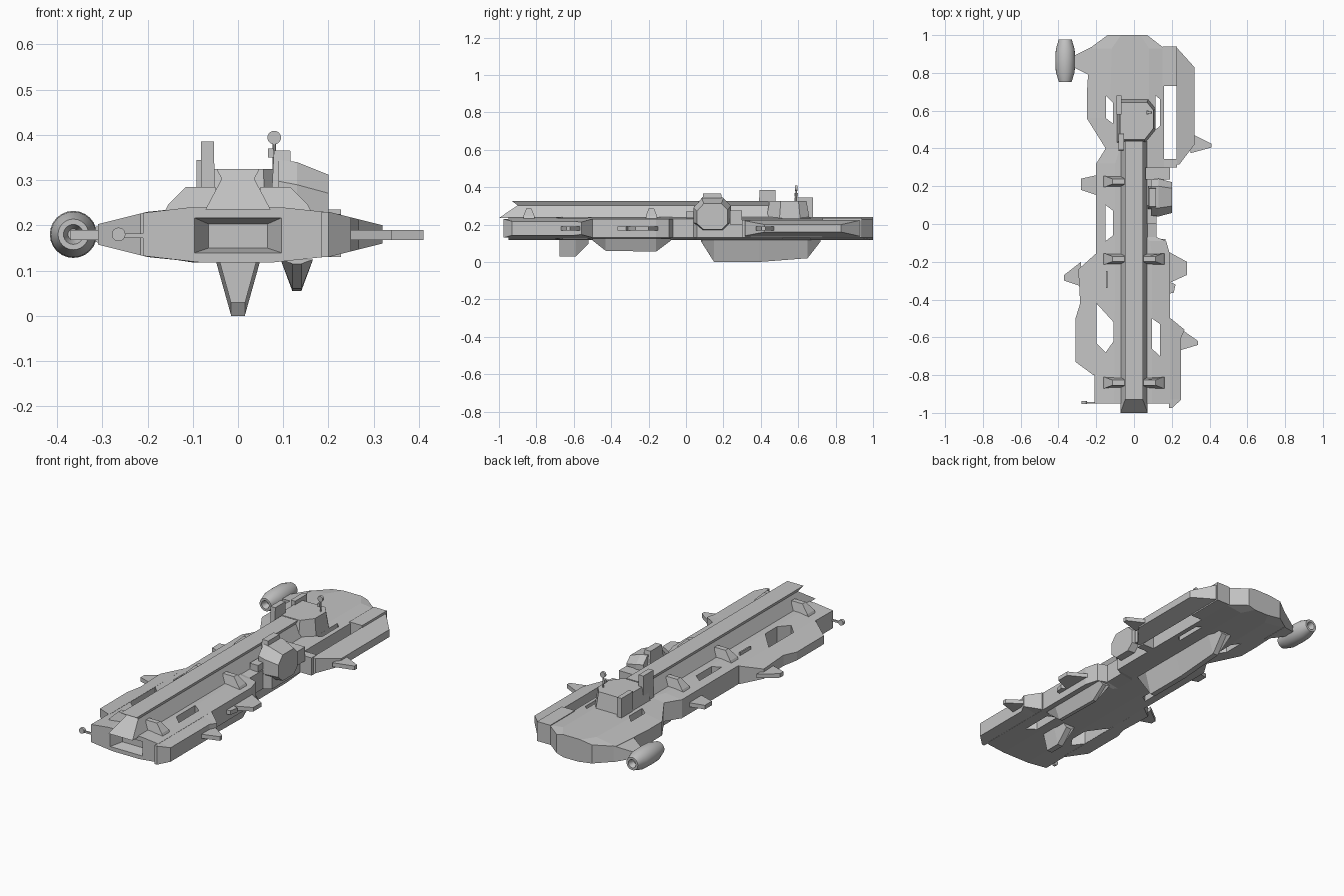
import bpy, bmesh, math

cube = bpy.data.objects.get("Cube")
if cube:
    bpy.data.objects.remove(cube, do_unlink=True)

grey = bpy.data.materials.new("hull_grey")
grey.use_nodes = True
grey.diffuse_color = (0.55, 0.55, 0.55, 1)
grey.node_tree.nodes["Principled BSDF"].inputs["Base Color"].default_value = (0.55, 0.55, 0.55, 1)


def loft(name, rings):
    """Closed solid through rings of equal point counts."""
    bm = bmesh.new()
    rows = [[bm.verts.new(p) for p in ring] for ring in rings]
    n = len(rows[0])
    for a, b in zip(rows, rows[1:]):
        for i in range(n):
            j = (i + 1) % n
            bm.faces.new((a[i], a[j], b[j], b[i]))
    bm.faces.new(rows[0][::-1])
    bm.faces.new(rows[-1])
    bmesh.ops.recalc_face_normals(bm, faces=bm.faces)
    mesh = bpy.data.meshes.new(name)
    bm.to_mesh(mesh)
    bm.free()
    mesh.materials.append(grey)
    obj = bpy.data.objects.new(name, mesh)
    bpy.context.collection.objects.link(obj)
    return obj


def prism(name, outline, z0, z1, inset=1.0):
    """Plan outline raised from z0 to z1, the top scaled about its middle."""
    cx = sum(p[0] for p in outline) / len(outline)
    cy = sum(p[1] for p in outline) / len(outline)
    top = [(cx + (x - cx) * inset, cy + (y - cy) * inset, z1) for x, y in outline]
    return loft(name, [[(x, y, z0) for x, y in outline], top])


def box(name, x0, x1, y0, y1, z0, z1, inset=1.0):
    return prism(name, [(x0, y0), (x1, y0), (x1, y1), (x0, y1)], z0, z1, inset)


def turned(name, axis, stations, centre, sides=24):
    """Round part along axis 'y' or 'z' from (distance, radius) stations."""
    rings = []
    for d, r in stations:
        ring = []
        for i in range(sides):
            a = math.tau * i / sides
            u, v = r * math.cos(a), r * math.sin(a)
            off = (u, d, v) if axis == "y" else (u, v, d)
            ring.append(tuple(c + o for c, o in zip(centre, off)))
        rings.append(ring)
    obj = loft(name, rings)
    bpy.ops.object.select_all(action="DESELECT")
    obj.select_set(True)
    bpy.context.view_layer.objects.active = obj
    bpy.ops.object.shade_smooth_by_angle(angle=math.radians(35))
    return obj


def cut(target, cutter):
    cutter.hide_render = True
    mod = target.modifiers.new("cut", "BOOLEAN")
    mod.operation = "DIFFERENCE"
    mod.solver = "EXACT"
    mod.object = cutter
    bpy.context.view_layer.objects.active = target
    bpy.ops.object.modifier_apply(modifier=mod.name)
    bpy.data.objects.remove(cutter, do_unlink=True)


def half(x):
    """Half thickness of the hull, thinning outward."""
    return 0.05 - 0.035 * max(0, min(1, (abs(x) - 0.2) / 0.14))


# Central hull
stations = [(-0.95, -0.21, 0.19), (-0.16, -0.2, 0.19), (-0.09, -0.2, 0.17), (-0.07, -0.2, 0.12),
            (0.04, -0.2, 0.12), (0.06, -0.2, 0.16), (0.32, -0.2, 0.16), (0.4, -0.15, 0.16),
            (0.56, -0.25, 0.16), (0.68, -0.25, 0.16), (0.93, -0.235, 0.16), (1.0, -0.14, 0.07)]
rings = []
for y, l, r in stations:
    hl, hr = half(l), half(r)
    rings.append([(l, y, 0.18 - hl), (l, y, 0.18 + hl), (l * 0.5, y, 0.24), (r * 0.5, y, 0.24),
                  (r, y, 0.18 + hr), (r, y, 0.18 - hr), (r * 0.4, y, 0.118), (l * 0.4, y, 0.118)])
hull = loft("central_hull", rings)

# Openings through the hull and the bow recess
slots = [
    [(-0.199, -0.42), (-0.199, -0.63), (-0.15, -0.68), (-0.108, -0.62), (-0.108, -0.52)],
    [(0.095, -0.5), (0.095, -0.66), (0.138, -0.7), (0.138, -0.53)],
    [(-0.15, 0.1), (-0.15, -0.09), (-0.11, -0.06), (-0.11, 0.07)],
    [(-0.148, 0.68), (-0.148, 0.56), (-0.11, 0.53), (-0.11, 0.64)],
    [(0.115, 0.68), (0.115, 0.5), (0.138, 0.52), (0.138, 0.66)],
]
for outline in slots:
    cut(hull, prism("slot_cutter", outline, 0, 0.4))


def mouth(w, z0, z1, y):
    return [(-w, y, z0), (w, y, z0), (w, y, z1), (-w, y, z1)]


cut(hull, loft("bow_cutter", [mouth(0.097, 0.139, 0.217, -0.952), mouth(0.065, 0.15, 0.203, -0.89)]))


# Tapered side wings, from (y, outer x) stations
def wing(name, inner, edge):
    hi = half(inner)
    loft(name, [[(inner, y, 0.18 - hi), (inner, y, 0.18 + hi),
                 (x, y, 0.18 + half(x)), (x, y, 0.18 - half(x))] for y, x in edge])


wing("front_right_wing", -0.2, [(-0.8, -0.215), (-0.73, -0.31), (-0.5, -0.31),
                                (-0.42, -0.285), (-0.24, -0.295), (-0.16, -0.205)])
wing("front_left_wing", 0.185, [(-0.975, 0.2), (-0.93, 0.25), (-0.6, 0.25),
                                (-0.56, 0.268), (-0.5, 0.195)])
wing("rear_left_wing", 0.225, [(0.315, 0.24), (0.42, 0.32), (0.83, 0.32), (0.93, 0.23)])
box("rear_wing_bridge", 0.15, 0.228, 0.73, 0.94, 0.13, 0.235)
box("rear_wing_front_bar", 0.155, 0.228, 0.3, 0.345, 0.13, 0.225)

# Thin outboard fins
fins = {
    "front_left_fin": [(0.24, -0.55), (0.34, -0.62), (0.34, -0.64), (0.24, -0.67)],
    "middle_left_fin": [(0.17, -0.14), (0.28, -0.2), (0.28, -0.27), (0.17, -0.32)],
    "small_left_fin": [(0.17, -0.3), (0.22, -0.32), (0.21, -0.365), (0.17, -0.37)],
    "rear_left_fin": [(0.3, 0.48), (0.41, 0.425), (0.41, 0.405), (0.3, 0.375)],
    "front_right_fin": [(-0.28, -0.2), (-0.37, -0.27), (-0.37, -0.3), (-0.28, -0.33)],
    "middle_right_fin": [(-0.19, 0.26), (-0.28, 0.24), (-0.28, 0.18), (-0.19, 0.15)],
}
for name, outline in fins.items():
    prism(name, outline, 0.168, 0.19)

# Raised spine with an overhanging lid and raked prow
spine = [(-0.072, 0.235, -1.0), (-0.036, 0.303, -0.9), (-0.048, 0.325, -0.93),
         (0.048, 0.325, -0.93), (0.036, 0.303, -0.9), (0.072, 0.235, -1.0)]
loft("spine", [[(x, y, z) for x, z, y in spine], [(x, 0.44, z) for x, z, y in spine]])

# Brackets beside the spine
bracket = [(0.05, 0.225), (0.165, 0.225), (0.155, 0.245), (0.115, 0.285), (0.05, 0.285)]
for y, sides in ((-0.84, (-1, 1)), (-0.185, (-1, 1)), (0.225, (-1,))):
    for s in sides:
        loft("spine_bracket", [[(s * x, y + side * (0.03 if z < 0.26 else 0.014), z)
                                for x, z in bracket] for side in (-1, 1)])

# Rear deckhouse with towers and mast
prism("deckhouse", [(-0.09, 0.43), (0.06, 0.43), (0.115, 0.5), (0.115, 0.61),
                    (0.075, 0.66), (-0.09, 0.66)], 0.235, 0.325, 0.86)
box("deck_tower", -0.082, -0.052, 0.39, 0.48, 0.235, 0.385, 0.95)
box("aft_tower", -0.092, -0.066, 0.58, 0.68, 0.235, 0.345)
turned("mast", "z", [(0.3, 0.004), (0.39, 0.004)], (0.08, 0.59, 0), 8)
turned("mast_dish", "y", [(-0.006, 0.015), (0.006, 0.015)], (0.08, 0.59, 0.394))
box("mast_box", 0.066, 0.078, 0.58, 0.6, 0.35, 0.37)

# Octagonal turret on the left side
turret = [(0.04, 0.22), (0.04, 0.3), (0.085, 0.35), (0.2, 0.35),
          (0.24, 0.31), (0.24, 0.22), (0.2, 0.18), (0.085, 0.18)]


def turret_ring(x, scale, rise):
    return [(x, 0.14 + (y - 0.14) * scale, 0.25 + (z - 0.25) * scale + rise) for y, z in turret]


loft("turret", [turret_ring(0.09, 0.95, 0), turret_ring(0.13, 1, -0.01),
                turret_ring(0.2, 0.82, -0.02)])
box("turret_top", 0.075, 0.12, 0.08, 0.2, 0.28, 0.365, 0.8)
box("turret_base", 0.06, 0.19, 0.235, 0.3, 0.2, 0.275)
box("turret_gun", 0.07, 0.12, 0.0, 0.1, 0.235, 0.27)


# Keels under the hull, from (y, lowest z) stations
def keel(name, cx, top, low, profile):
    loft(name, [[(cx - top, y, 0.125), (cx + top, y, 0.125),
                 (cx + low, y, z), (cx - low, y, z)] for y, z in profile])


keel("rear_keel", 0, 0.05, 0.015, [(0.08, 0.11), (0.15, 0), (0.39, 0), (0.65, 0.02), (0.72, 0.11)])
keel("front_keel", 0, 0.042, 0.016, [(-0.675, 0.03), (-0.59, 0.03), (-0.52, 0.1)])
keel("side_keel", 0.13, 0.036, 0.01, [(-0.5, 0.115), (-0.43, 0.06), (-0.16, 0.055), (-0.08, 0.115)])

# Engine pod on its pylon
turned("engine_pod", "y", [(-0.08, 0.012), (-0.113, 0.022), (-0.113, 0.034), (-0.06, 0.05), (0, 0.052),
                           (0.06, 0.05), (0.113, 0.034), (0.113, 0.022), (0.08, 0.012)],
       (-0.364, 0.865, 0.18))
loft("pod_pylon", [[(x, y0, 0.18 - h), (x, y1, 0.18 - h), (x, y1, 0.18 + h), (x, y0, 0.18 + h)]
                   for x, y0, y1, h in ((-0.22, 0.78, 0.94, 0.045), (-0.32, 0.83, 0.89, 0.015))])

# Bow sensor and deck rail
box("sensor_arm", -0.26, -0.195, -0.95, -0.942, 0.172, 0.182)
turned("sensor_dish", "y", [(-0.008, 0.015), (0.008, 0.015)], (-0.264, -0.946, 0.18))
box("deck_rail", -0.148, -0.14, -0.34, -0.25, 0.23, 0.252)
